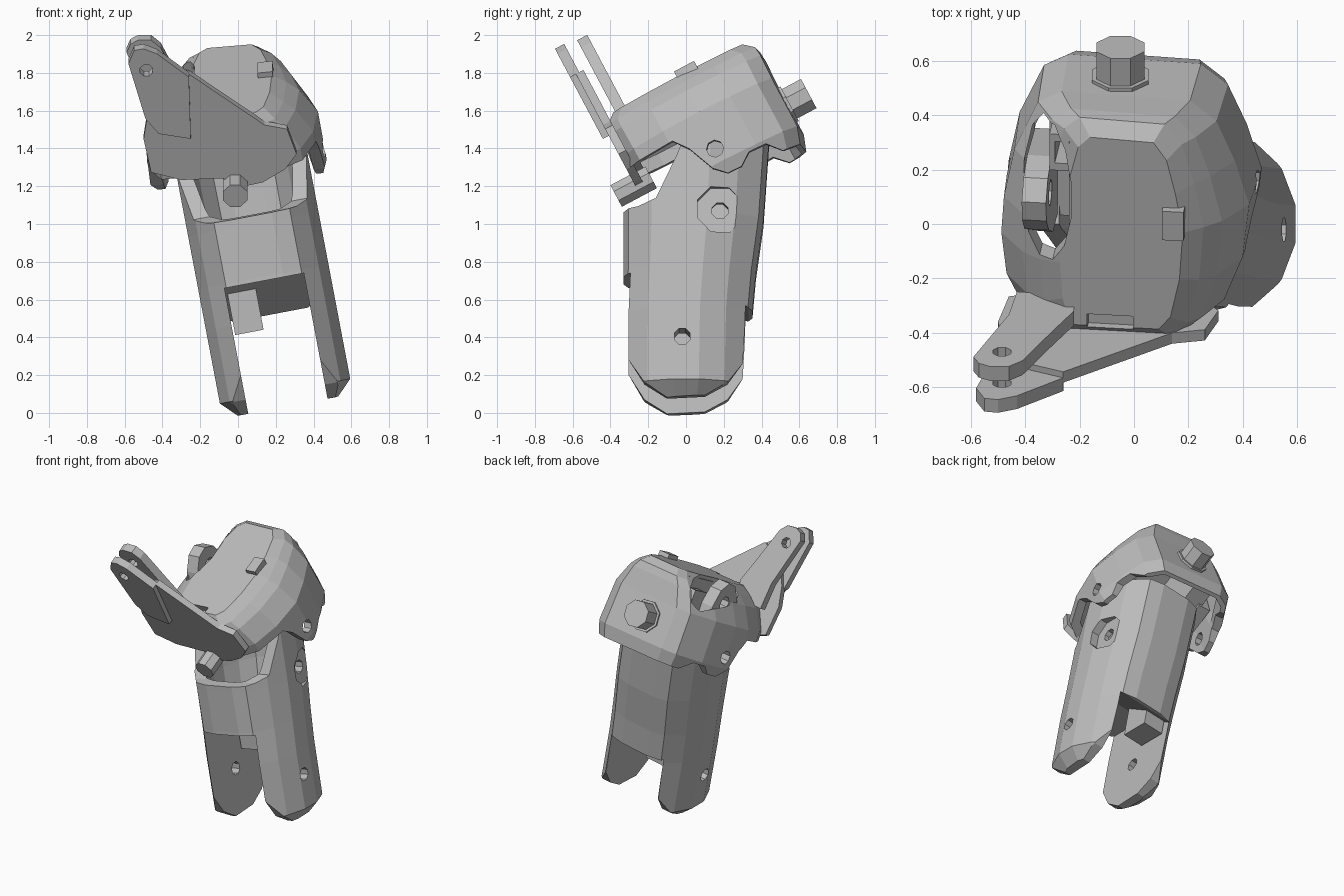
import bpy, bmesh, math
from mathutils import Matrix, Vector

old = bpy.data.objects.get("Cube")
if old:
    bpy.data.objects.remove(old, do_unlink=True)

GREY = (0.5, 0.5, 0.5, 1)
mat = bpy.data.materials.new("plain_grey")
mat.use_nodes = True
mat.diffuse_color = GREY
mat.node_tree.nodes["Principled BSDF"].inputs["Base Color"].default_value = GREY

# Working frames: leaning lower sleeve, pitched head, pitched and rolled cap
SLEEVE = Matrix(((1, 0, -0.19, 0.071), (0, 1, 0, 0), (0.19, 0, 1, -0.038), (0, 0, 0, 1)))
HEAD = Matrix.Translation((0, 0.1, 1.5)) @ Matrix.Rotation(math.radians(28), 4, 'X')
CAP = HEAD @ Matrix.Rotation(math.radians(-6.5), 4, 'Y')


def loft(name, rings, frame):
    """Closed skin over a list of equal rings."""
    bm = bmesh.new()
    rows = [[bm.verts.new(frame @ Vector(p)) for p in ring] for ring in rings]
    for a, b in zip(rows, rows[1:]):
        for i in range(len(a)):
            j = (i + 1) % len(a)
            bm.faces.new((a[i], a[j], b[j], b[i]))
    bm.faces.new(rows[0][::-1])
    bm.faces.new(rows[-1])
    bmesh.ops.recalc_face_normals(bm, faces=bm.faces)
    me = bpy.data.meshes.new(name)
    bm.to_mesh(me)
    bm.free()
    me.materials.append(mat)
    ob = bpy.data.objects.new(name, me)
    bpy.context.collection.objects.link(ob)
    return ob


def prism(name, pts, a, b, axis, frame):
    """Extrude a flat outline from a to b along one axis."""
    k = 'xyz'.index(axis)
    rings = [[p[:k] + (t,) + p[k:] for p in pts] for t in (a, b)]
    return loft(name, rings, frame)


def box(name, x, y, z, frame):
    pts = [(x[0], y[0]), (x[1], y[0]), (x[1], y[1]), (x[0], y[1])]
    return prism(name, pts, z[0], z[1], 'z', frame)


def oval(u, v, ru, rv=None, n=8):
    rv = rv or ru
    return [(u + ru * math.cos((i + .5) * math.tau / n),
             v + rv * math.sin((i + .5) * math.tau / n)) for i in range(n)]


def cut(target, *cutters, op='DIFFERENCE'):
    for c in cutters:
        c.hide_render = True
        m = target.modifiers.new("cut", 'BOOLEAN')
        m.operation, m.solver, m.object = op, 'EXACT', c
        bpy.context.view_layer.update()
        dg = bpy.context.evaluated_depsgraph_get()
        me = bpy.data.meshes.new_from_object(target.evaluated_get(dg))
        target.modifiers.clear()
        target.data = me
        bpy.data.objects.remove(c, do_unlink=True)


# Lower sleeve: rounded tube with a forked end
quarter = [(1, .2), (.85, .6), (.58, .93), (.3, 1)]
section = (quarter + [(-x, y) for x, y in quarter[::-1]]
           + [(-x, -y) for x, y in quarter] + [(x, -y) for x, y in quarter[::-1]])


def sleeve_ring(z, cy, hx, hy):
    return [(.2 + hx * x, cy + hy * y, z) for x, y in section]


sleeve = loft("sleeve", [sleeve_ring(*r) for r in (
    (.02, 0, .25, .27), (.115, 0, .345, .34), (.5, .005, .345, .345),
    (.72, .02, .345, .35), (1, .04, .345, .37), (1.5, .055, .345, .39))], SLEEVE)
side = [(-.1, .035), (.1, .045), (.22, .11), (.3, .22), (.315, .48), (.6, .5), (.6, 1.42),
        (0, 1.42), (-.05, 1.3), (-.16, 1.08), (-.25, 1.05), (-.45, 1.03), (-.45, .7),
        (-.31, .66), (-.31, .25), (-.22, .11)]
cut(sleeve, prism("side_shape", side, -1, 1.5, 'x', SLEEVE), op='INTERSECT')
notch = [(-1, .7), (0, .7), (.33, .52), (1, .52), (1, -1), (-1, -1)]
cut(sleeve,
    prism("fork_gap", notch, -.01, .41, 'x', SLEEVE),
    loft("bore", [sleeve_ring(*r) for r in ((.74, .02, .26, .28), (1, .04, .27, .3),
                                            (1.7, .055, .28, .32))], SLEEVE),
    prism("fork_hole", oval(-.02, .34, .045), -1, 1.5, 'x', SLEEVE),
    prism("counterbore", oval(.18, 1.015, .128), .49, 1, 'x', SLEEVE),
    prism("pivot_hole", oval(.18, 1.015, .045), .3, 1, 'x', SLEEVE))

# Stop block between the fork arms
box("stop_block", (0, .15), (.06, .27), (.45, .72), SLEEVE)

# Cap: tilted faceted shell
plan = [(-.42, -.44), (.26, -.44), (.35, -.38), (.42, -.2), (.445, .02), (.39, .2), (.32, .36),
        (.22, .44), (-.27, .45), (-.36, .4), (-.45, .2), (-.49, 0), (-.5, -.15), (-.48, -.32)]


def cap_ring(z, sx, sy):
    return [(sx * x, sy * y, z) for x, y in plan]


cap = loft("cap", [cap_ring(*r) for r in (
    (-.33, .93, .93), (-.24, 1, 1), (.05, .97, 1), (.19, .78, 1.01),
    (.245, .64, 1), (.295, .48, .88))], CAP)
under = [(-.8, -.02), (-.18, -.02), (-.12, -.1), (-.06, -.25), (0, -.31), (.08, -.31),
         (.15, -.26), (.25, -.26), (.34, -.36), (.34, -.8), (-.8, -.8)]
cut(cap,
    loft("hollow", [cap_ring(*r) for r in ((-.6, .87, .87), (.05, .85, .87),
                                           (.14, .68, .87), (.22, .45, .77))], CAP),
    prism("lower_edge", under, -1, 1, 'x', CAP),
    prism("shoulder_opening", oval(-.295, .13, .1, .27, 12), -.2, .6, 'z', CAP),
    prism("cross_hole", oval(0, -.165, .046), -1, 1, 'x', CAP),
    box("front_slot", (-.14, .03), (-.4, -.34), (.25, .5), CAP))

# Raised tab on top, and the inner wall and floor of the shoulder opening
box("top_tab", (.14, .22), (0, .12), (.2, .325), CAP)
box("shoulder_wall", (-.21, -.18), (-.13, .36), (-.1, .27), CAP)
box("shoulder_floor", (-.32, -.18), (-.13, .3), (-.1, -.07), CAP)

# Front plate with its raised lug and a matching lug behind
plate = [(-.5, .19), (-.48, .33), (-.42, .5), (-.26, .58), (.14, .275), (.26, .25), (.31, .1),
         (.25, .01), (.13, -.07), (0, -.1), (-.08, -.045), (-.3, -.055), (-.46, -.01)]
prism("front_plate", plate, -.465, -.42, 'y', HEAD)
lug = [(-.58, .66), (-.55, .74), (-.5, .75), (-.43, .72), (-.26, .58), (-.25, .21), (-.42, .24),
       (-.49, .33)]
front_lug = prism("front_lug", lug, -.5, -.445, 'y', HEAD)
rear = [(-.59, .66), (-.57, .71), (-.53, .735), (-.46, .735), (-.41, .69), (-.3, .46),
        (-.22, .3), (-.22, .18), (-.43, .15), (-.46, .33)]
rear_lug = prism("rear_lug", rear, -.375, -.315, 'y', HEAD)
for part in (front_lug, rear_lug):
    cut(part, prism("lug_hole", oval(-.485, .62, .036), -.7, -.2, 'y', HEAD))

# Pins on the front and back of the cap
prism("front_pin", oval(-.015, -.09, .07), -.58, -.37, 'y', HEAD)
prism("back_pin", oval(-.05, -.09, .095), .4, .575, 'y', HEAD)
prism("back_pin_collar", oval(-.05, -.09, .112), .4, .46, 'y', HEAD)

# Clip and catch inside the shoulder opening
tab = [(-.12, -.12), (.2, -.12), (.22, .13), (.19, .25), (.12, .31), (.04, .3), (-.04, .22),
       (-.12, .08)]
clip = prism("shoulder_clip", tab, -.38, -.29, 'x', CAP)
cut(clip, prism("clip_hole", oval(.09, .17, .05), -.6, 0, 'x', CAP))
catch = box("shoulder_catch", (-.29, -.2), (.2, .35), (-.1, .2), CAP)
cut(catch, box("catch_pocket", (-.27, -.22), (.23, .32), (-.02, .4), CAP))
